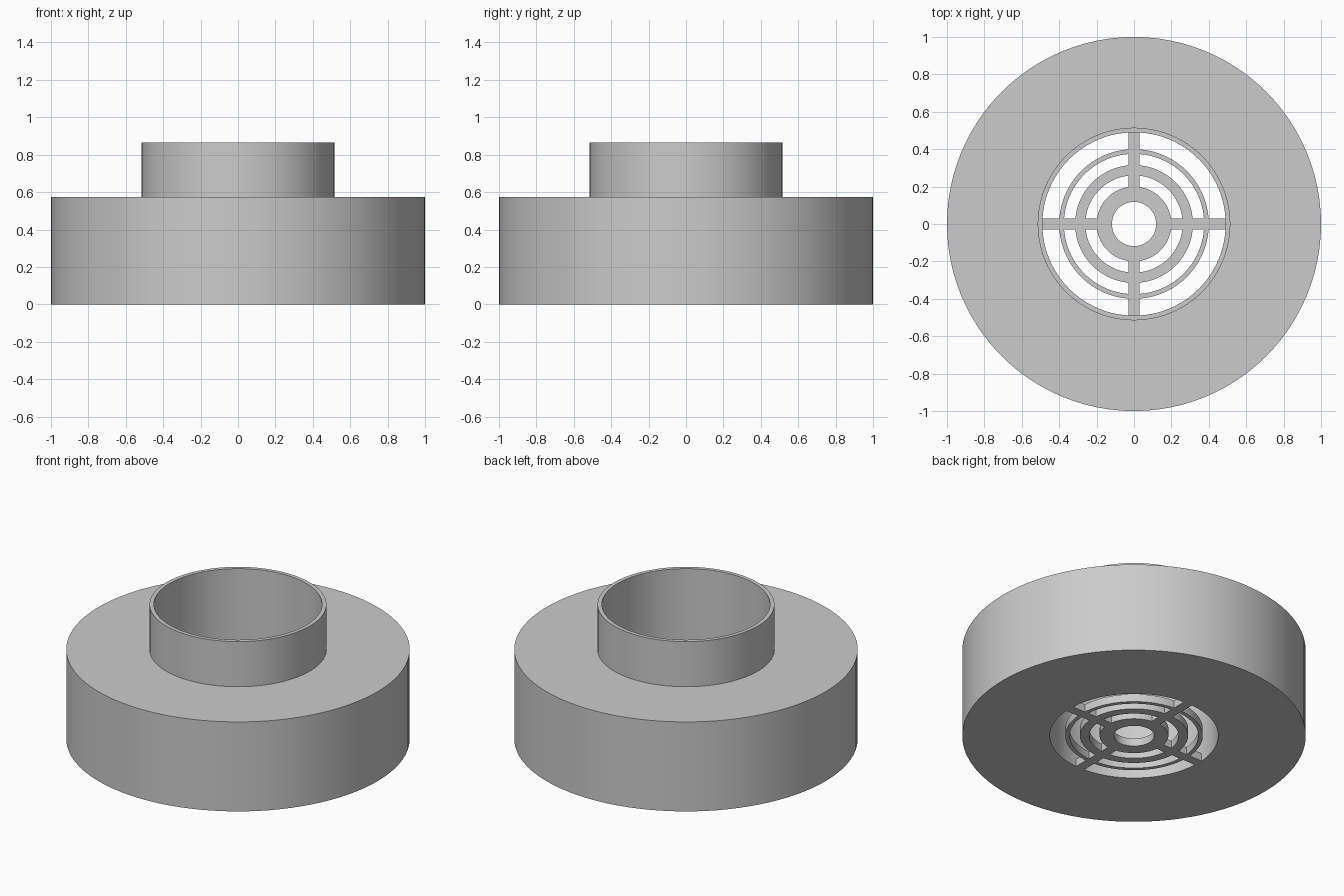
import bpy, bmesh, math

cube = bpy.data.objects.get("Cube")
if cube:
    bpy.data.objects.remove(cube, do_unlink=True)

SIDES = 96
BORE = 0.49
GRILLE_TOP = 0.05

grey = bpy.data.materials.new("plain_grey")
grey.use_nodes = True
COLOUR = (0.6, 0.6, 0.6, 1)
grey.diffuse_color = COLOUR
grey.node_tree.nodes["Principled BSDF"].inputs["Base Color"].default_value = COLOUR


def finish(name, bm):
    bmesh.ops.recalc_face_normals(bm, faces=bm.faces)
    mesh = bpy.data.meshes.new(name)
    bm.to_mesh(mesh)
    bm.free()
    mesh.materials.append(grey)
    obj = bpy.data.objects.new(name, mesh)
    bpy.context.collection.objects.link(obj)
    bpy.ops.object.select_all(action='DESELECT')
    obj.select_set(True)
    bpy.context.view_layer.objects.active = obj
    bpy.ops.object.shade_smooth_by_angle(angle=math.radians(30))
    return obj


def lathe(name, profile):
    """Spin a closed (radius, height) profile around the vertical axis."""
    bm = bmesh.new()
    rings = [[bm.verts.new((r * math.cos(a), r * math.sin(a), z)) for r, z in profile]
             for a in (math.tau * i / SIDES for i in range(SIDES))]
    n = len(profile)
    for i in range(SIDES):
        here, after = rings[i], rings[(i + 1) % SIDES]
        for j in range(n):
            k = (j + 1) % n
            bm.faces.new((here[j], after[j], after[k], here[k]))
    return finish(name, bm)


def ring(name, inner, outer, top):
    return lathe(name, [(inner, 0), (outer, 0), (outer, top), (inner, top)])


# Wide drum with a narrower collar, bored straight through
lathe("body_and_collar", [(BORE, 0), (1, 0), (1, 0.575),
                          (0.515, 0.575), (0.515, 0.865), (BORE, 0.865)])

# Concentric grille rings, flush with the underside
ring("grille_hub", 0.118, 0.2, GRILLE_TOP)
ring("grille_middle_ring", 0.26, 0.315, GRILLE_TOP)
ring("grille_outer_ring", 0.375, 0.4, GRILLE_TOP)

# Four spokes from the hub to the bore wall, split where they cross the rings
bm = bmesh.new()
for quarter in range(4):
    a = quarter * math.pi / 2
    for r0, r1 in ((0.19, 0.262), (0.312, 0.377), (0.398, 0.495)):
        verts = bmesh.ops.create_cube(bm, size=1)["verts"]
        for v in verts:
            x = r0 if v.co.x < 0 else r1
            y = v.co.y * 0.06
            v.co = (x * math.cos(a) - y * math.sin(a),
                    x * math.sin(a) + y * math.cos(a),
                    (v.co.z + 0.5) * GRILLE_TOP)
finish("grille_spokes", bm)
